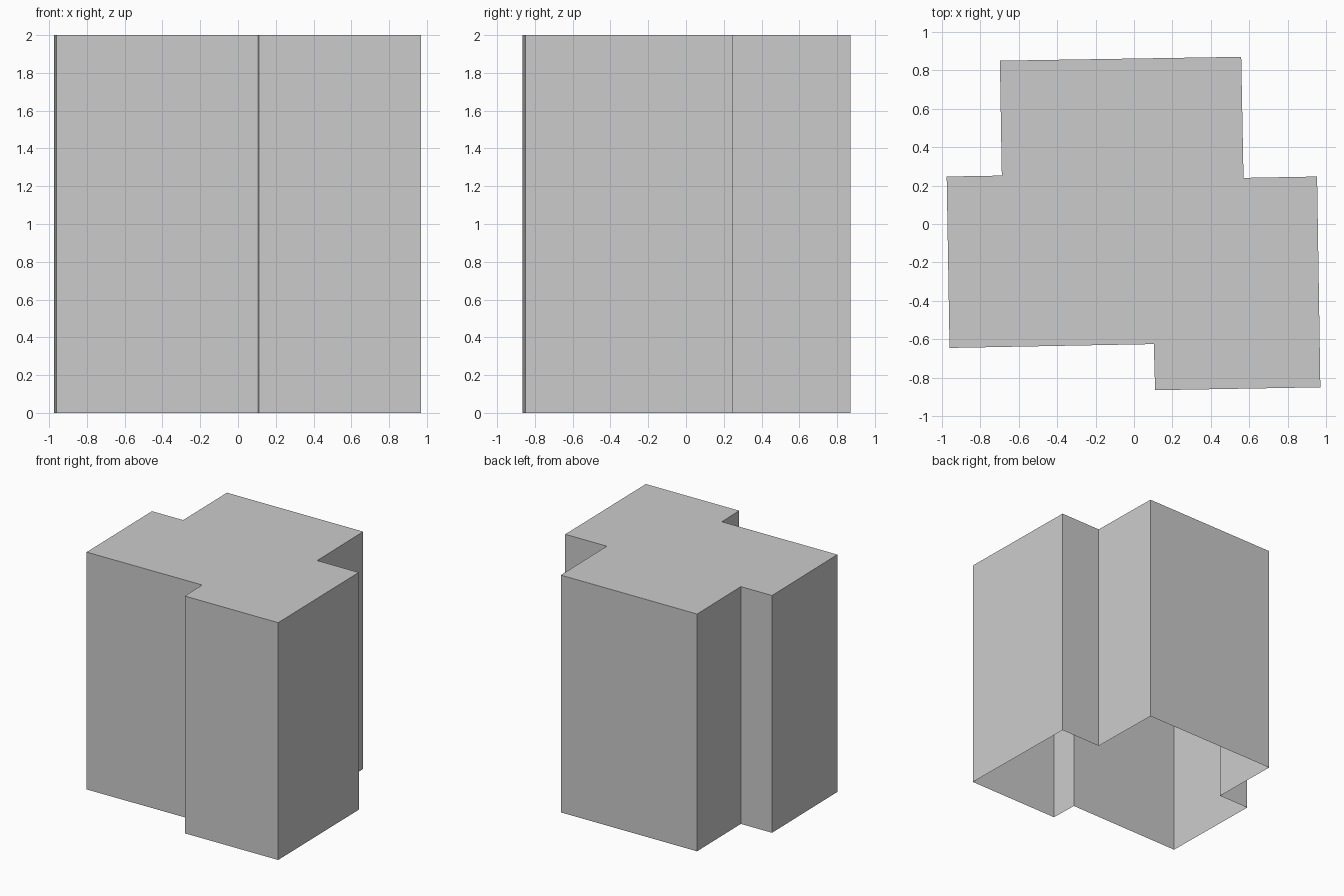
import bpy
import bmesh

HEIGHT = 2.0

cube = bpy.data.objects.get("Cube")
if cube:
    bpy.data.objects.remove(cube, do_unlink=True)

# One plain grey for walls and roof
grey = bpy.data.materials.new("light_grey")
grey.use_nodes = True
colour = (0.6, 0.6, 0.6, 1.0)
grey.diffuse_color = colour
grey.node_tree.nodes["Principled BSDF"].inputs["Base Color"].default_value = colour

# Slightly rotated floor outline, counter-clockwise from the front left wing
outline = [
    (0.11, -0.865), (0.97, -0.85), (0.953, 0.247), (0.57, 0.24),
    (0.558, 0.87), (-0.698, 0.85), (-0.688, 0.252), (-0.975, 0.247),
    (-0.96, -0.645), (0.103, -0.625),
]

# Building shell: flat roof and walls, open underneath
bm = bmesh.new()
base = [bm.verts.new((x, y, 0)) for x, y in outline]
top = [bm.verts.new((x, y, HEIGHT)) for x, y in outline]
bm.faces.new(top)
for i in range(len(base)):
    j = (i + 1) % len(base)
    bm.faces.new((base[i], base[j], top[j], top[i]))

mesh = bpy.data.meshes.new("building_shell")
bm.to_mesh(mesh)
bm.free()
mesh.materials.append(grey)
building = bpy.data.objects.new("building_shell", mesh)
bpy.context.collection.objects.link(building)
